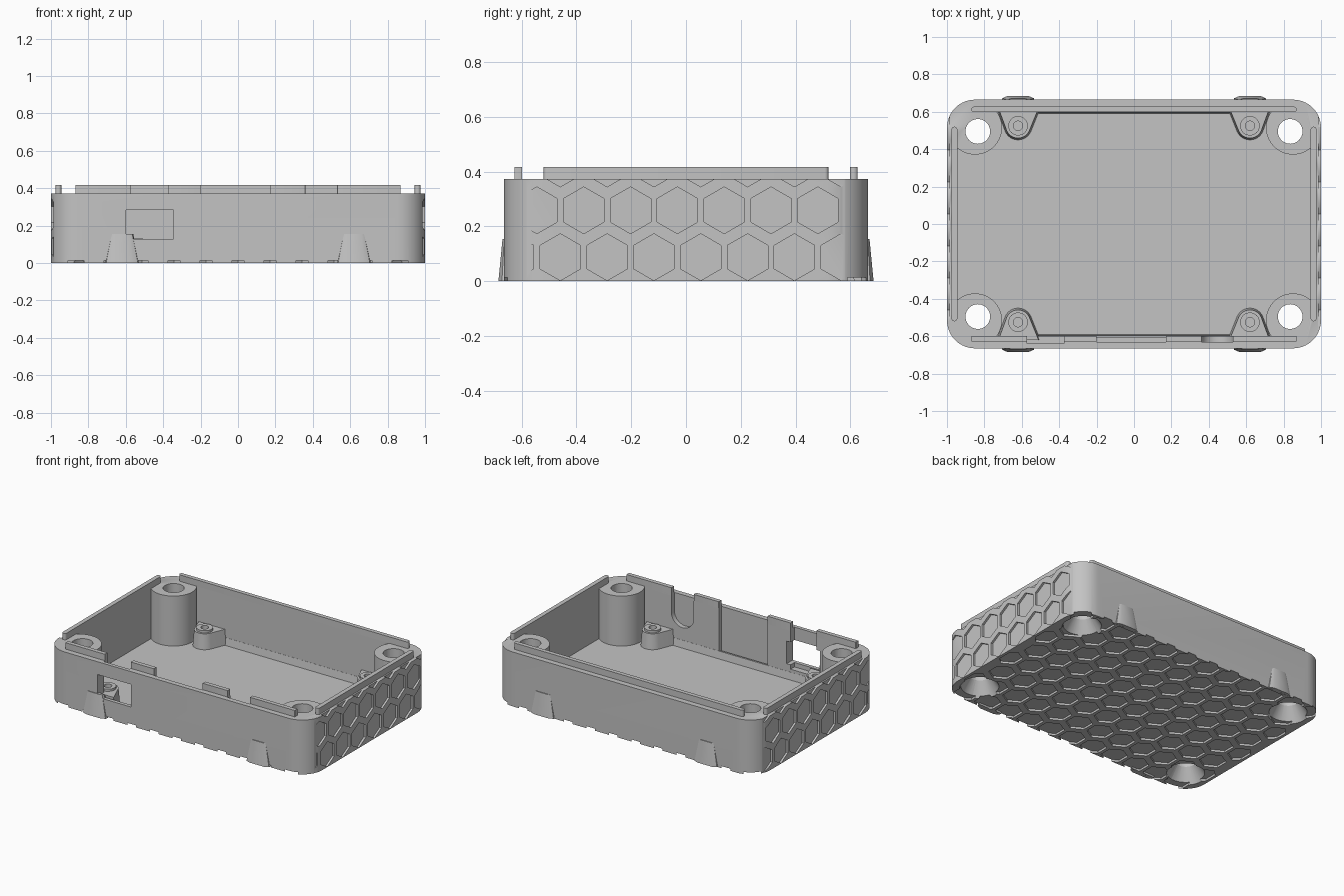
import bpy, bmesh, math
from mathutils import Matrix

cube = bpy.data.objects.get("Cube")
if cube:
    bpy.data.objects.remove(cube, do_unlink=True)

grey = bpy.data.materials.new("plain_grey")
grey.use_nodes = True
grey.diffuse_color = (0.55, 0.55, 0.55, 1)
grey.node_tree.nodes["Principled BSDF"].inputs["Base Color"].default_value = (0.55, 0.55, 0.55, 1)

WALL_TOP, LIP_TOP, FLOOR = 0.373, 0.417, 0.03
CORNERS = [(sx, sy) for sx in (-1, 1) for sy in (-1, 1)]


# ---------- helpers ----------
def prism(bm, low, z0, z1, high=None, matrix=None):
    """Solid between two outlines of equal point count."""
    high = high or low
    a = [bm.verts.new((x, y, z0)) for x, y in low]
    b = [bm.verts.new((x, y, z1)) for x, y in high]
    faces = [bm.faces.new(a[::-1]), bm.faces.new(b)]
    for i in range(len(a)):
        j = (i + 1) % len(a)
        faces.append(bm.faces.new((a[i], a[j], b[j], b[i])))
    if matrix:
        bmesh.ops.transform(bm, matrix=matrix, verts=a + b)
    bmesh.ops.recalc_face_normals(bm, faces=faces)


def make(name, solids):
    bm = bmesh.new()
    for solid in solids:
        prism(bm, **solid)
    mesh = bpy.data.meshes.new(name)
    bm.to_mesh(mesh)
    bm.free()
    mesh.materials.append(grey)
    obj = bpy.data.objects.new(name, mesh)
    bpy.context.collection.objects.link(obj)
    return obj


def circle(x, y, r, n=40, turn=0.0):
    return [(x + r * math.cos(turn + math.tau * i / n),
             y + r * math.sin(turn + math.tau * i / n)) for i in range(n)]


def arc(x, y, r, start, end, n=14):
    angles = [math.radians(start + (end - start) * i / n) for i in range(n + 1)]
    return [(x + r * math.cos(t), y + r * math.sin(t)) for t in angles]


def rounded(x0, x1, y0, y1, r, n=10):
    centres = [(x1 - r, y1 - r), (x0 + r, y1 - r), (x0 + r, y0 + r), (x1 - r, y0 + r)]
    return [p for k, (cx, cy) in enumerate(centres) for p in arc(cx, cy, r, 90 * k, 90 * k + 90, n)]


def rect(x0, x1, y0, y1):
    return [(x0, y0), (x1, y0), (x1, y1), (x0, y1)]


def combine(obj, tool, operation="DIFFERENCE"):
    mod = obj.modifiers.new(operation, "BOOLEAN")
    mod.operation, mod.object, mod.solver = operation, tool, "EXACT"
    bpy.context.view_layer.objects.active = obj
    bpy.ops.object.modifier_apply(modifier=mod.name)
    bpy.data.objects.remove(tool, do_unlink=True)


def smooth(obj):
    bpy.ops.object.select_all(action="DESELECT")
    obj.select_set(True)
    bpy.context.view_layer.objects.active = obj
    bpy.ops.object.shade_smooth_by_angle(angle=math.radians(30))


# ---------- tray ----------
tray = make("tray", [dict(low=rounded(-1, 1, -0.665, 0.665, 0.15), z0=0, z1=WALL_TOP)])

# cavity that leaves the four corner posts standing
cavity = make("cavity_tool", [dict(low=rect(-0.945, 0.945, -0.598, 0.598), z0=FLOOR, z1=0.6)])
combine(cavity, make("post_tool", [dict(low=circle(0.85 * sx, 0.515 * sy, 0.144, 56), z0=0, z1=0.7)
                                   for sx, sy in CORNERS]))
combine(tray, cavity)

# screw holes and countersinks
combine(tray, make("hole_tool", [dict(low=circle(0.835 * sx, 0.495 * sy, 0.066), z0=-0.1, z1=0.6)
                                 for sx, sy in CORNERS]))
combine(tray, make("sink_tool", [dict(low=circle(0.835 * sx, 0.495 * sy, 0.134), z0=-0.01, z1=0.1,
                                      high=circle(0.835 * sx, 0.495 * sy, 0.063)) for sx, sy in CORNERS]))

# ---------- honeycomb recesses ----------
PITCH, HEX, DEPTH = 0.171, 0.0853, 0.014


def hexagon(x, y):
    return circle(x, y, HEX, 6, math.pi / 2)


cells = []
for row in range(8):
    for col in range(-6, 7):
        x = (col + 0.5 * (row % 2)) * PITCH
        if abs(x) < 0.95:
            low = [(max(-0.98, min(0.98, px)), py) for px, py in hexagon(x, (row - 3.5) * PITCH)]
            cells.append(dict(low=low, z0=-0.05, z1=DEPTH))
combine(tray, make("floor_hex_tool", cells))

for side in (1, -1):
    # local x -> world y, local y -> world z, local z -> world x
    turn = Matrix(((0, 0, side, 0), (1, 0, 0, 0), (0, 1, 0, 0), (0, 0, 0, 1)))
    cells = []
    for row in range(3):
        for col in range(-4, 5):
            y = 0.054 + (col - 0.5 * (row % 2)) * PITCH
            if abs(y) < 0.64:
                cells.append(dict(low=hexagon(y, 0.088 + row * PITCH), z0=1 - DEPTH, z1=1.1, matrix=turn))
    combine(tray, make("side_hex_tool", cells))

# ---------- front wall pockets and port ----------
combine(tray, make("port_tool", [dict(low=rect(-0.6, -0.345, -0.8, -0.58), z0=0.13, z1=0.285)]))
combine(tray, make("pocket_tool", [
    dict(low=rect(-0.572, -0.375, -0.64, -0.55), z0=0.1, z1=0.6),
    dict(low=rect(-0.2, 0.17, -0.63, -0.55), z0=FLOOR + 0.005, z1=0.6)]))
# long round-ended notch, drawn flat and tipped onto the wall
notch = arc(0.445, 0.25, 0.085, 180, 360) + arc(0.445, 0.375, 0.085, 0, 180)
upright = Matrix(((1, 0, 0, 0), (0, 0, 1, 0), (0, 1, 0, 0), (0, 0, 0, 1)))
combine(tray, make("notch_tool", [dict(low=notch, z0=-0.63, z1=-0.55, matrix=upright)]))
smooth(tray)

# ---------- tapered bumps outside the long walls ----------
for i, (sx, sy) in enumerate(CORNERS):
    c = 0.62 * sx
    low = [(-0.09, 0.65), (-0.085, 0.672), (-0.055, 0.685), (0.055, 0.685), (0.085, 0.672), (0.09, 0.65)]
    high = [(-0.06, 0.65), (-0.055, 0.664), (-0.04, 0.67), (0.04, 0.67), (0.055, 0.664), (0.06, 0.65)]
    smooth(make(f"outer_bump_{i + 1}", [dict(low=[(c + x, sy * y) for x, y in low], z0=0.001, z1=0.155,
                                             high=[(c + x, sy * y) for x, y in high])]))

# ---------- locating lips on the rim ----------
lips = {"left_lip": (0.945, 0.975, -0.52, 0.52), "right_lip": (-0.975, -0.945, -0.52, 0.52),
        "back_lip": (-0.87, 0.87, 0.598, 0.627)}
for i, (x0, x1) in enumerate([(-0.87, -0.572), (-0.375, -0.2), (0.17, 0.36), (0.53, 0.87)]):
    lips[f"front_lip_{i + 1}"] = (x0, x1, -0.627, -0.598)
for name, (x0, x1, y0, y1) in lips.items():
    r = 0.013 if max(x1 - x0, y1 - y0) > 0.8 else 0.002
    smooth(make(name, [dict(low=rounded(x0, x1, y0, y1, r, 4), z0=WALL_TOP - 0.01, z1=LIP_TOP)]))

# ---------- board standoffs with drafted sides ----------
for i, (sx, sy) in enumerate(CORNERS):
    cx, cy = 0.62, 0.525

    def outline(grow):
        pts = [(0.725 + grow, 0.62), (0.51 - grow, 0.62)] + arc(cx, cy, 0.066 + grow, 205, 335)
        return [(sx * x, sy * y) for x, y in pts]

    pad = make(f"standoff_{i + 1}", [dict(low=outline(0.01), z0=0.02, z1=0.135, high=outline(0))])
    combine(pad, make("ring_tool", [dict(low=circle(sx * cx, sy * cy, 0.052), z0=0.1, z1=0.15)]), "UNION")
    combine(pad, make("bore_tool", [dict(low=circle(sx * cx, sy * cy, 0.025, 24), z0=0.06, z1=0.3)]))
    smooth(pad)

# ---------- sloped strips at the foot of the long walls ----------
for name, sy in (("front_foot_strip", -1), ("back_foot_strip", 1)):
    low = rect(-0.51, 0.51, 0.588, 0.61)
    high = rect(-0.51, 0.51, 0.597, 0.61)
    make(name, [dict(low=[(x, sy * y) for x, y in low], z0=FLOOR - 0.01, z1=0.08,
                     high=[(x, sy * y) for x, y in high])])
